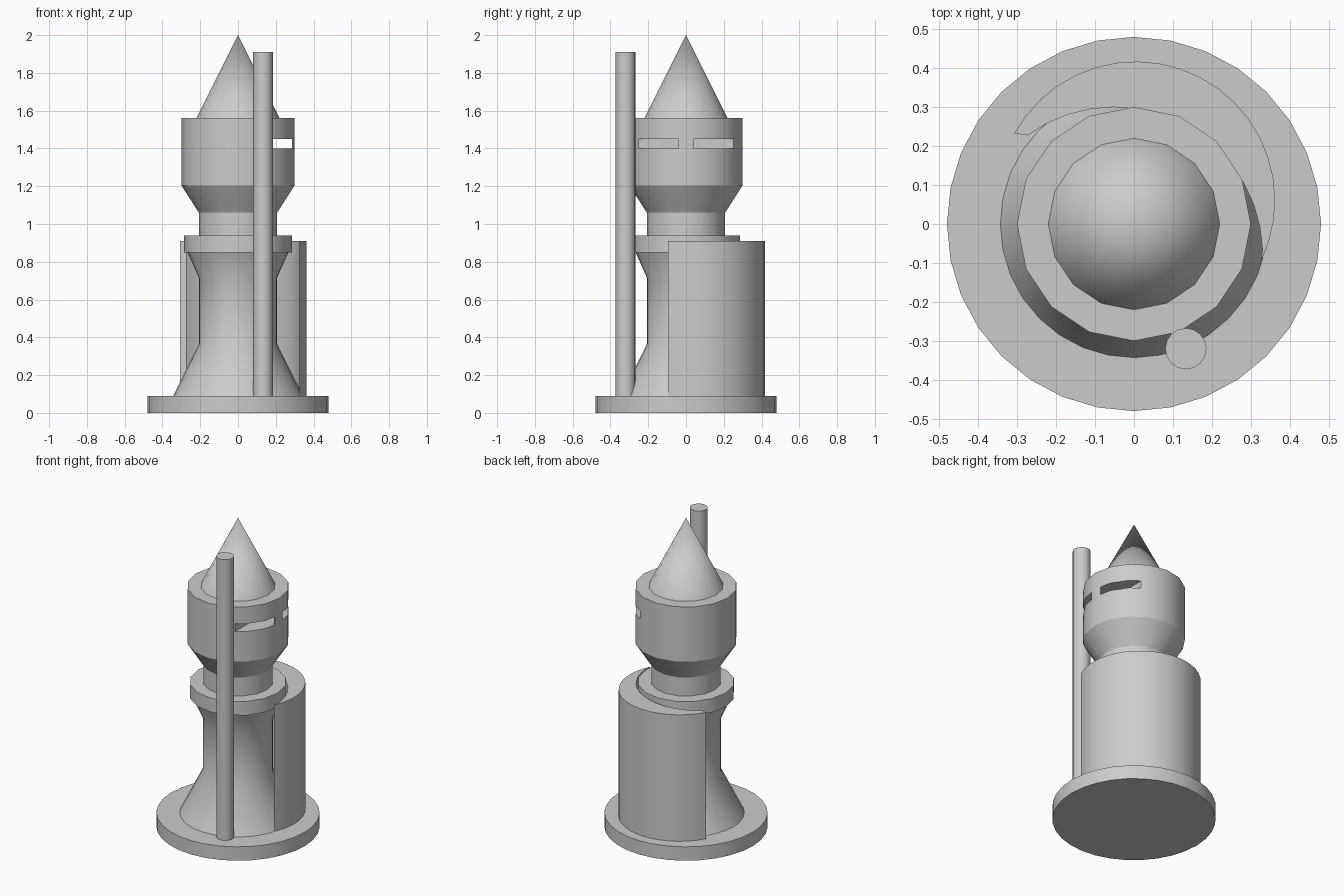
import bpy, bmesh
from math import sin, cos, radians, tau

cube = bpy.data.objects.get("Cube")
if cube:
    bpy.data.objects.remove(cube, do_unlink=True)

GREY = 0.6
stone = bpy.data.materials.new("plain grey")
stone.use_nodes = True
stone.diffuse_color = (GREY, GREY, GREY, 1)
stone.node_tree.nodes["Principled BSDF"].inputs["Base Color"].default_value = (GREY, GREY, GREY, 1)


def finish(bm, name):
    """Turn a bmesh into a grey object with smooth shading and sharp edges."""
    bmesh.ops.recalc_face_normals(bm, faces=bm.faces)
    mesh = bpy.data.meshes.new(name)
    bm.to_mesh(mesh)
    bm.free()
    mesh.materials.append(stone)
    obj = bpy.data.objects.new(name, mesh)
    bpy.context.collection.objects.link(obj)
    shade(obj)
    return obj


def shade(obj):
    bpy.ops.object.select_all(action='DESELECT')
    obj.select_set(True)
    bpy.context.view_layer.objects.active = obj
    bpy.ops.object.shade_smooth_by_angle(angle=radians(30))


def lathe(name, profile, sides, centre=(0, 0)):
    """Revolve (radius, height) pairs and close both ends."""
    bm = bmesh.new()
    rings = []
    for r, z in profile:
        if r == 0:
            rings.append([bm.verts.new((*centre, z))] * sides)
        else:
            rings.append([bm.verts.new((centre[0] + r * cos(tau * i / sides),
                                        centre[1] + r * sin(tau * i / sides), z))
                          for i in range(sides)])
    for low, high in zip(rings, rings[1:]):
        for i in range(sides):
            j = (i + 1) % sides
            bm.faces.new(list(dict.fromkeys((low[i], low[j], high[j], high[i]))))
    for ring, (r, z) in ((rings[0], profile[0]), (rings[-1], profile[-1])):
        if r:
            bm.faces.new(ring)
    return finish(bm, name)


def prism(name, outline, bottom, top):
    """Extrude a flat outline upwards."""
    bm = bmesh.new()
    face = bm.faces.new([bm.verts.new((x, y, bottom)) for x, y in outline])
    grown = bmesh.ops.extrude_face_region(bm, geom=[face])["geom"]
    bmesh.ops.translate(bm, vec=(0, 0, top - bottom),
                        verts=[v for v in grown if isinstance(v, bmesh.types.BMVert)])
    return finish(bm, name)


def arc(centre, radius, start, end, steps):
    angles = [radians(start + (end - start) * i / steps) for i in range(steps + 1)]
    return [(centre[0] + radius * cos(a), centre[1] + radius * sin(a)) for a in angles]


# Base, waisted body, collar and neck
lathe("base", [(0.48, 0), (0.48, 0.09)], 32)
lathe("body", [(0.343, 0.09), (0.207, 0.365), (0.207, 0.715), (0.267, 0.85)], 32)
lathe("collar", [(0.285, 0.85), (0.285, 0.94)], 16)
lathe("neck", [(0.207, 0.94), (0.207, 1.06)], 16)

# Helmet with an eye slot cut into its left side
helmet = lathe("helmet", [(0.207, 1.06), (0.3, 1.205), (0.3, 1.56)], 16)
cutter = prism("slot_cutter", [(0.155, -0.4), (0.5, -0.4), (0.5, 0.4), (0.155, 0.4)], 1.4, 1.45)
cut = helmet.modifiers.new("eye_slot", 'BOOLEAN')
cut.operation = 'DIFFERENCE'
cut.solver = 'EXACT'
cut.object = cutter
bpy.ops.object.select_all(action='DESELECT')
bpy.context.view_layer.objects.active = helmet
helmet.select_set(True)
bpy.ops.object.modifier_apply(modifier=cut.name)
bpy.data.objects.remove(cutter, do_unlink=True)
shade(helmet)

# Thin bar between the two eye openings
prism("nose_bar", [(0.3, 0), (0.292, 0.04), (0.286, 0.04), (0.286, -0.04), (0.292, -0.04)], 1.4, 1.45)

# Pointed top
lathe("helmet_spike", [(0.22, 1.56), (0, 2)], 16)

# Crescent shield wrapped around the back
outer = arc((0.005, 0.06), 0.357, -26, 151, 20)
inner = arc((-0.05, -0.08), 0.38, 126, 2, 14)
prism("back_shield", outer + inner, 0.09, 0.91)

# Staff standing at the front
lathe("staff", [(0.053, 0.09), (0.053, 1.91)], 16, (0.133, -0.32))
